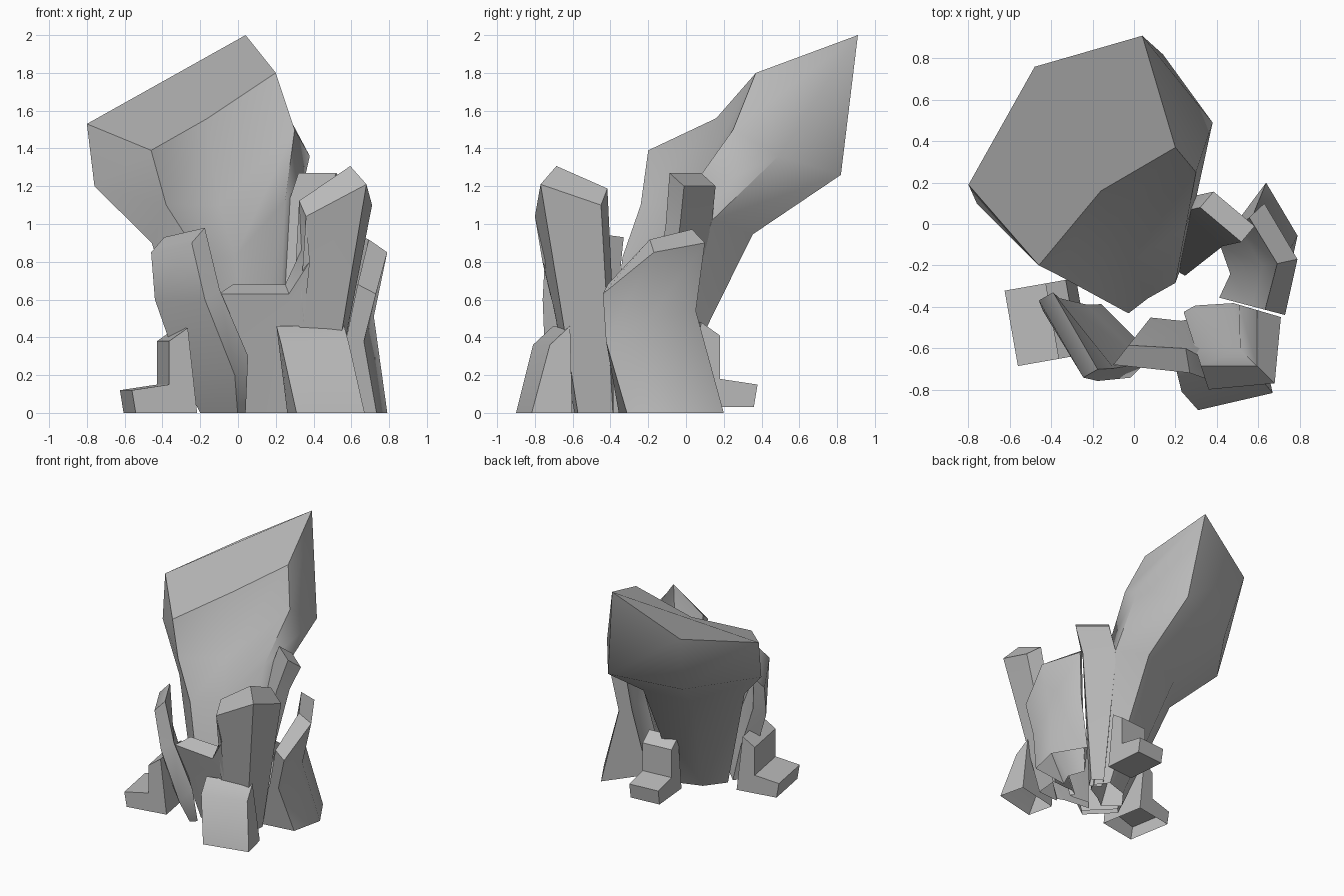
import bpy, bmesh
from math import radians
from mathutils import Matrix, Vector

cube = bpy.data.objects.get("Cube")
if cube:
    bpy.data.objects.remove(cube, do_unlink=True)

stone = bpy.data.materials.new("grey_stone")
stone.use_nodes = True
stone.diffuse_color = (.5, .5, .5, 1)
shader = stone.node_tree.nodes["Principled BSDF"]
shader.inputs["Base Color"].default_value = stone.diffuse_color


def loft(name, rings):
    """Skin a chain of closed cross-sections, cap the ends, open the underside."""
    bm = bmesh.new()
    rows = [[bm.verts.new(point) for point in ring] for ring in rings]
    for low, high in zip(rows, rows[1:]):
        for i in range(len(low)):
            bm.faces.new((low[i - 1], low[i], high[i], high[i - 1]))
    bm.faces.new(rows[0])
    bm.faces.new(rows[-1])
    bmesh.ops.remove_doubles(bm, verts=bm.verts, dist=.001)
    bmesh.ops.recalc_face_normals(bm, faces=bm.faces)
    underside = [face for face in bm.faces
                 if all(vert.co.z < .001 for vert in face.verts)]
    bmesh.ops.delete(bm, geom=underside, context='FACES')
    mesh = bpy.data.meshes.new(name)
    bm.to_mesh(mesh)
    bm.free()
    mesh.materials.append(stone)
    obj = bpy.data.objects.new(name, mesh)
    bpy.context.collection.objects.link(obj)
    bpy.ops.object.select_all(action='DESELECT')
    obj.select_set(True)
    bpy.context.view_layer.objects.active = obj
    bpy.ops.object.shade_smooth_by_angle(angle=radians(50))


def axes(turn):
    """Two level directions, the second a quarter turn left of the first."""
    spin = Matrix.Rotation(radians(turn), 3, 'Z')
    return spin @ Vector((1, 0, 0)), spin @ Vector((0, 1, 0))


def section(corner, turn, width, depth, lift=0, rise=0):
    """Four-sided section from one corner; lift and rise tilt its two sides."""
    along, across = axes(turn)
    start = Vector(corner)
    side = along * width + Vector((0, 0, rise))
    back = across * depth + Vector((0, 0, lift))
    return [start, start + side, start + side + back, start + back]


def wall(name, hub, crowns, foot_pull, waist_pull, thickness, shift):
    """Slab around a hub, from outer crown points and how far the base fills in."""
    hub = Vector(hub)
    sections = []
    for x, y, height, fill in crowns:
        crown = Vector((x, y, 0))
        inward = (hub - crown).normalized() * thickness
        foot = crown.lerp(hub, foot_pull) + Vector(shift)
        waist = crown.lerp(hub, waist_pull)
        up = Vector((0, 0, height))
        outer = [foot, waist + up * .6, crown + up]
        inner = [crown + inward + up * 1.08, waist + inward + up * .6,
                 crown.lerp(hub, fill)]
        sections.append(outer + inner)
    loft(name, sections)


def foot_stone(name, corner, turn, width):
    """L-shaped stone whose toe points along the turn direction."""
    profile = [(0, .45), (.1, .38), (.1, .15), (.3, .12), (.28, 0), (-.05, 0)]
    outward, sideways = axes(turn)
    start = Vector(corner)
    end = [start + outward * reach + Vector((0, 0, height))
           for reach, height in profile]
    loft(name, [end, [point + sideways * width for point in end]])


# Great leaning slab: base and waist shrink from the shoulder by rule
tip = (.04, .91, 2)
crest = [(-.46, -.2, 1.39), (-.16, .16, 1.56), (.2, .37, 1.8), tip, tip,
         (-.48, .76, 1.69), (-.8, .19, 1.53)]
shoulder = [Vector(point) for point in (
    (-.38, -.24, 1.1), (-.1, 0, 1.1), (.3, .25, 1.5), (.38, .49, 1.36),
    (.14, .82, 1.26), (-.4, .62, 1.2), (-.76, .1, 1.2))]
base = [Vector((p.x / 3 + .1, p.y * .3 - .36, 0)) for p in shoulder]
waist = [low.lerp(high, .5) + Vector((0, 0, high.z / 4))
         for low, high in zip(base, shoulder)]
loft("leaning_slab", [base, waist, shoulder, crest])

# Walls around the front and the side
wall("front_wall", hub=(.2, -.3, 0), foot_pull=.42, waist_pull=.17,
     thickness=.12, shift=(0, 0, 0),
     crowns=[(-.1, -.68, .63, .6), (.27, -.72, .63, .6), (.38, -.76, .8, .65),
             (.36, -.8, 1.04, .75), (.68, -.77, 1.21, .8), (.71, -.45, 1.1, .45)])
wall("side_wall", hub=(.2, -.3, 0), foot_pull=.05, waist_pull=.12,
     thickness=.1, shift=(.03, .12, 0),
     crowns=[(.73, -.44, .63, .6), (.79, -.17, .85, .55), (.63, .1, .9, .5)])

# Narrow shard beside the slab
loft("back_shard", [
    section((.16, -.2, 0), -30, .1, .1),
    section((.23, .06, 1), -40, .26, .1),
    section((.32, .08, 1.27), -40, .26, .1, -.07)])

# Bowed shard on the flank
loft("flank_shard", [
    section((-.2, -.43, 0), -45, .28, .06),
    section((-.3, -.46, .2), -45, .4, .1, .1),
    section((-.44, -.42, .6), -52, .43, .1, .05),
    section((-.46, -.37, .85), -60, .43, .08, .08, .05)])

# Tilted block at the front
loft("front_block", [
    section((.31, -.9, 0), 13, .37, .22),
    section((.23, -.81, .36), 14, .37, .11, .1)])

# Foot stones at the flank and the back
foot_stone("flank_foot", (-.33, -.27, 0), 190, .37)
foot_stone("back_foot", (.28, .08, .03), 95, .25)
